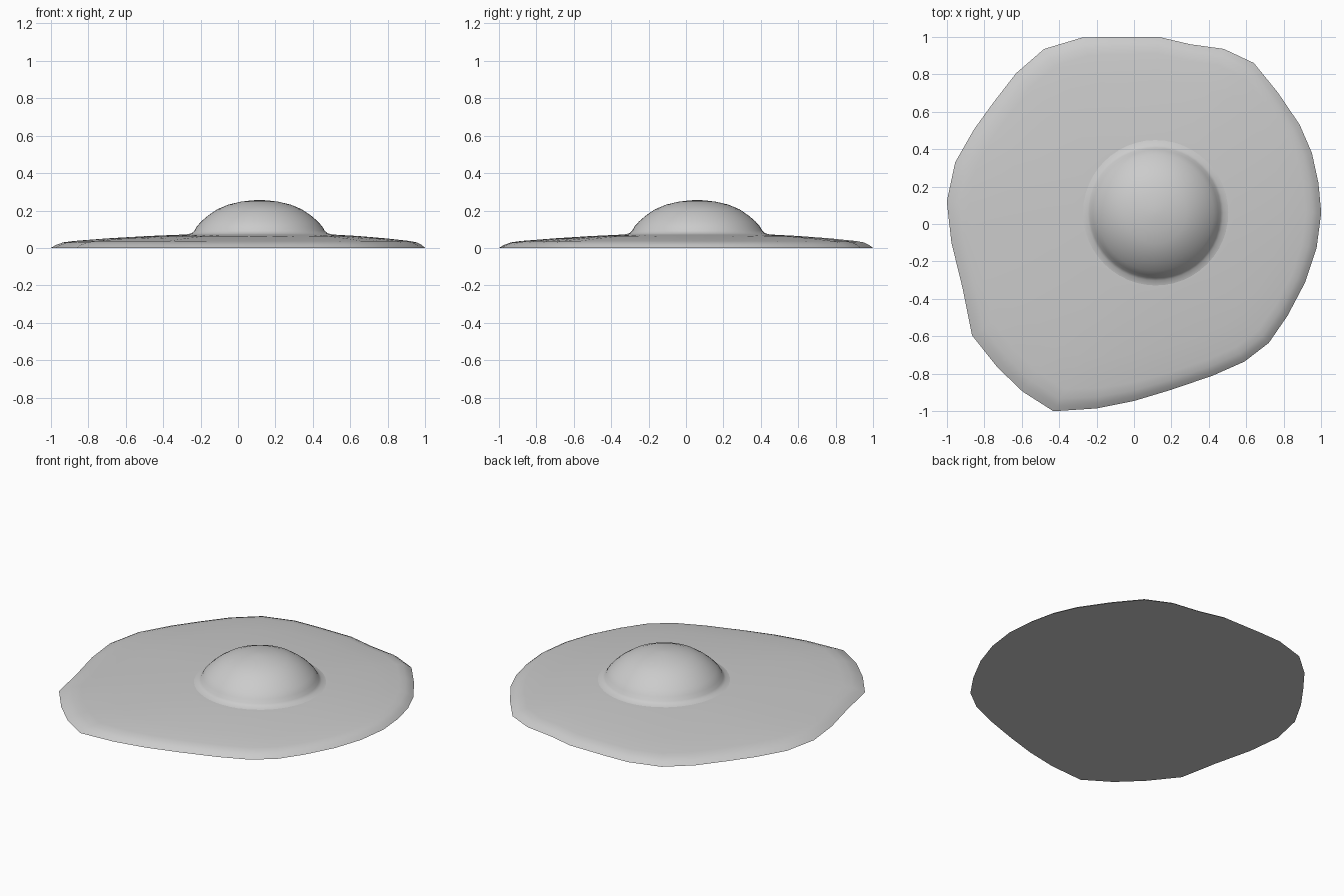
import bpy, bmesh, math
from mathutils import Vector

cube = bpy.data.objects.get("Cube")
if cube:
    bpy.data.objects.remove(cube, do_unlink=True)

grey = bpy.data.materials.new("plain_grey")
grey.use_nodes = True
COLOUR = (0.6, 0.6, 0.6, 1)
grey.diffuse_color = COLOUR
grey.node_tree.nodes["Principled BSDF"].inputs["Base Color"].default_value = COLOUR

YOLK = Vector((0.115, 0.06))
OUTLINE = [(0.13, 1), (0.3, 0.96), (0.48, 0.935), (0.64, 0.86), (0.77, 0.7), (0.885, 0.53),
           (0.95, 0.38), (0.985, 0.22), (1, 0.06), (0.975, -0.13), (0.915, -0.31),
           (0.82, -0.49), (0.72, -0.635), (0.59, -0.735), (0.42, -0.81), (0.2, -0.885),
           (0, -0.945), (-0.2, -0.985), (-0.43, -1), (-0.595, -0.895), (-0.73, -0.765),
           (-0.865, -0.595), (-0.915, -0.345), (-0.975, -0.1), (-1, 0.12), (-0.955, 0.33),
           (-0.855, 0.505), (-0.75, 0.65), (-0.63, 0.805), (-0.48, 0.935), (-0.28, 0.995),
           (-0.13, 1)]


def loft(name, rings, cap_bottom=False, cap_top=False):
    """Join equal rings of points, bottom to top, into a smooth skin."""
    bm = bmesh.new()
    loops = [[bm.verts.new(p) for p in ring] for ring in rings]
    for low, high in zip(loops, loops[1:]):
        for i in range(len(low)):
            j = (i + 1) % len(low)
            bm.faces.new((low[i], low[j], high[j], high[i]))
    if cap_bottom:
        bm.faces.new(loops[0])
    if cap_top:
        bm.faces.new(loops[-1])
    bmesh.ops.recalc_face_normals(bm, faces=bm.faces)
    mesh = bpy.data.meshes.new(name)
    bm.to_mesh(mesh)
    bm.free()
    obj = bpy.data.objects.new(name, mesh)
    bpy.context.collection.objects.link(obj)
    mesh.materials.append(grey)
    bpy.ops.object.select_all(action="DESELECT")
    obj.select_set(True)
    bpy.context.view_layer.objects.active = obj
    bpy.ops.object.shade_smooth_by_angle(angle=math.radians(50))
    return obj


# Egg white: irregular rim blending inward to a circle around the yolk
def white_ring(spread, z):
    ring = []
    for point in OUTLINE:
        rim = Vector(point) - YOLK
        p = YOLK + (rim.normalized() * 0.37).lerp(rim, spread)
        ring.append((p.x, p.y, z))
    return ring


WHITE = [(1, 0), (0.96, 0.017), (0.91, 0.03), (0.84, 0.037), (0.6, 0.051),
         (0.3, 0.064), (0.1, 0.07), (0, 0.073)]
loft("egg_white", [white_ring(s, z) for s, z in WHITE], cap_bottom=True, cap_top=True)

# Yolk: flattened dome with a small fillet at its foot
DOME = [(0.42, 0.062), (0.385, 0.073), (0.362, 0.079), (0.348, 0.092), (0.335, 0.115),
        (0.31, 0.143), (0.275, 0.173), (0.225, 0.207), (0.165, 0.232), (0.1, 0.247),
        (0.045, 0.254), (0.01, 0.256)]
SIDES = 48


def yolk_ring(radius, z):
    turns = [math.tau * i / SIDES for i in range(SIDES)]
    return [(YOLK.x + radius * math.cos(a), YOLK.y + radius * math.sin(a), z) for a in turns]


loft("yolk", [yolk_ring(r, z) for r, z in DOME], cap_bottom=True, cap_top=True)
